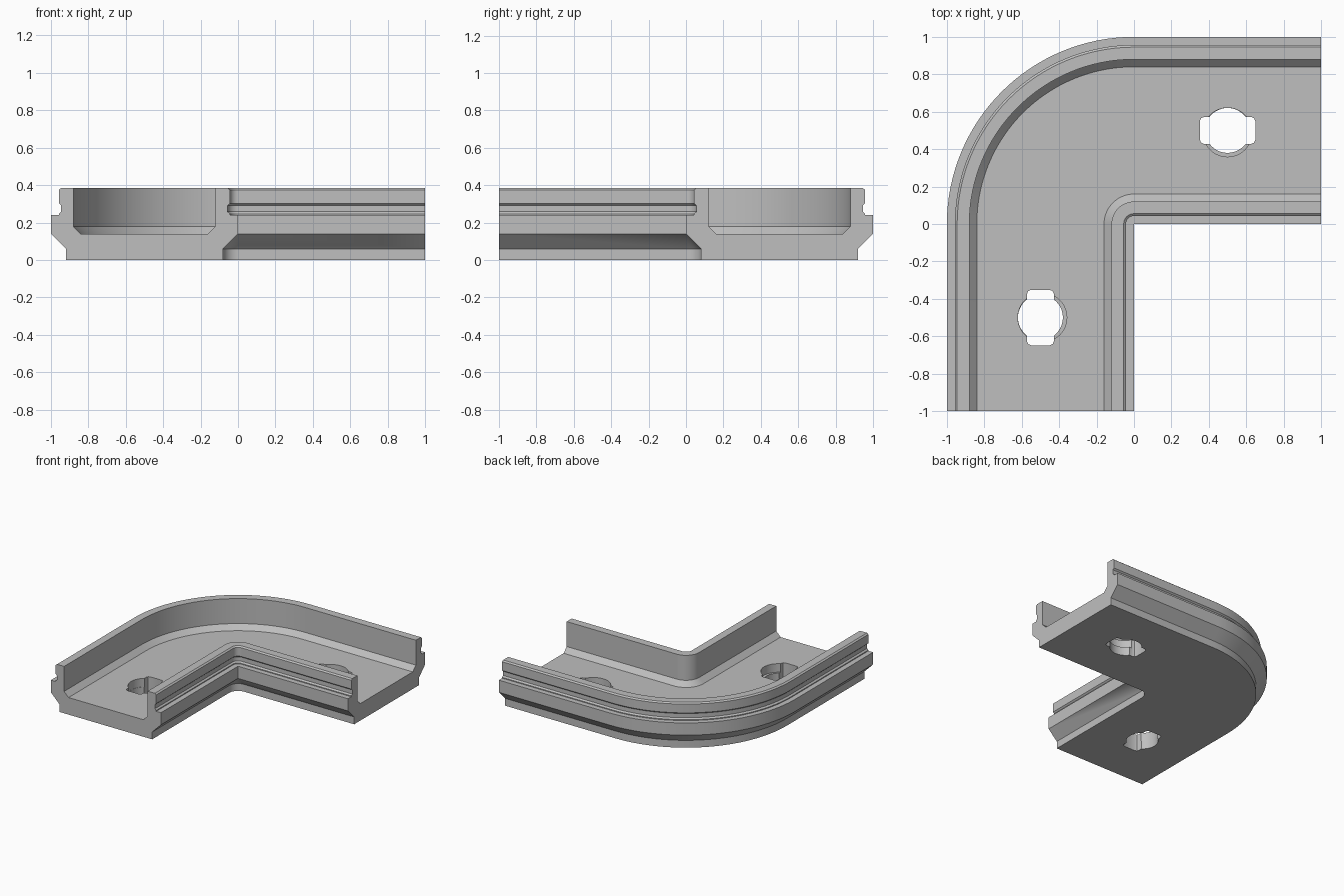
import bpy, bmesh, math

cube = bpy.data.objects.get("Cube")
if cube:
    bpy.data.objects.remove(cube)

grey = bpy.data.materials.new("light_grey")
grey.use_nodes = True
colour = (0.52, 0.52, 0.52, 1)
grey.diffuse_color = colour
grey.node_tree.nodes["Principled BSDF"].inputs["Base Color"].default_value = colour


def make_object(name, bm):
    bmesh.ops.recalc_face_normals(bm, faces=bm.faces)
    mesh = bpy.data.meshes.new(name)
    bm.to_mesh(mesh)
    bm.free()
    obj = bpy.data.objects.new(name, mesh)
    bpy.context.collection.objects.link(obj)
    mesh.materials.append(grey)
    return obj


def prism(name, outline, z0, z1):
    bm = bmesh.new()
    face = bm.faces.new([bm.verts.new((x, y, z0)) for x, y in outline])
    top = bmesh.ops.extrude_face_region(bm, geom=[face])
    for v in top["geom"]:
        if isinstance(v, bmesh.types.BMVert):
            v.co.z = z1
    return make_object(name, bm)


def circle(cx, cy, r, n=48):
    return [(cx + r * math.cos(math.tau * i / n), cy + r * math.sin(math.tau * i / n))
            for i in range(n)]


# Outer half of the channel section (distance from bend centre, height)
outer = [(0.92, 0), (0.92, 0.06), (1, 0.14), (1, 0.24), (0.957, 0.24), (0.957, 0.247),
         (0.945, 0.258), (0.945, 0.292), (0.957, 0.303), (0.957, 0.375), (0.945, 0.385),
         (0.88, 0.385), (0.88, 0.18), (0.84, 0.14)]
section = outer + [(1 - r, z) for r, z in reversed(outer)]

# Sweep the section: straight arm, quarter bend, straight arm
STEPS = 32
bm = bmesh.new()


def ring(place):
    return [bm.verts.new((*place(r), z)) for r, z in section]


rings = [ring(lambda r: (-r, -1))]
for i in range(STEPS + 1):
    a = math.pi / 2 * i / STEPS
    rings.append(ring(lambda r: (-r * math.cos(a), r * math.sin(a))))
rings.append(ring(lambda r: (1, r)))
count = len(section)
for a, b in zip(rings, rings[1:]):
    for i in range(count):
        j = (i + 1) % count
        bm.faces.new((a[i], a[j], b[j], b[i]))
bm.faces.new(rings[0])
bm.faces.new(rings[-1][::-1])
bmesh.ops.remove_doubles(bm, verts=bm.verts, dist=1e-5)
channel = make_object("corner_channel", bm)

# Keyed mounting holes: bore, slot with clipped corners, offset upper relief
L, W, C = 0.148, 0.072, 0.022
slot = []
for sx, sy in ((1, 1), (-1, 1), (-1, -1), (1, -1)):
    pair = [(sx * L, sy * (W - C)), (sx * (L - C * 0.3), sy * (W - C * 0.3)),
            (sx * (L - C), sy * W)]
    slot += pair if sx * sy > 0 else pair[::-1]

cutters = []
for cx, cy, along_y in ((0.5, 0.5, False), (-0.5, -0.5, True)):
    key = [(cx + (y if along_y else x), cy + (x if along_y else y)) for x, y in slot]
    ox, oy = (0.01, 0) if along_y else (0, -0.01)
    cutters += [prism("hole_bore", circle(cx, cy, 0.12), -0.1, 0.3),
                prism("hole_slot", key, -0.11, 0.31),
                prism("hole_relief", circle(cx + ox, cy + oy, 0.131), 0.07, 0.32)]

bpy.ops.object.select_all(action='DESELECT')
bpy.context.view_layer.objects.active = channel
channel.select_set(True)
for cutter in cutters:
    mod = channel.modifiers.new("cut", 'BOOLEAN')
    mod.operation = 'DIFFERENCE'
    mod.solver = 'EXACT'
    mod.object = cutter
    bpy.ops.object.modifier_apply(modifier=mod.name)
    bpy.data.objects.remove(cutter)

bpy.ops.object.shade_smooth_by_angle(angle=math.radians(25))
